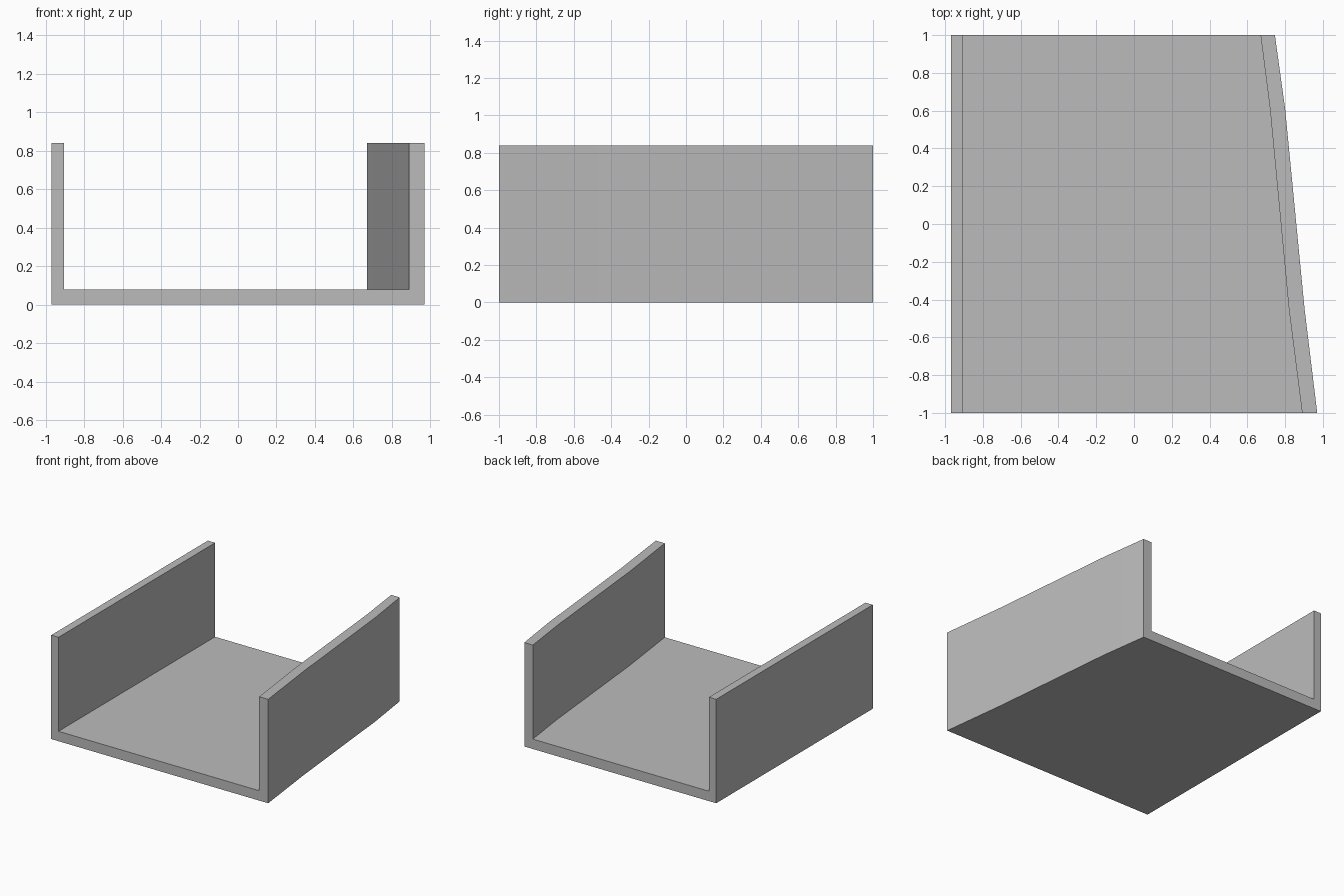
import bpy
import bmesh

cube = bpy.data.objects.get("Cube")
if cube:
    bpy.data.objects.remove(cube, do_unlink=True)

HEIGHT, FLOOR = 0.84, 0.08
WALL_OUT, WALL_IN = -0.97, -0.905

# Plain grey material
grey = bpy.data.materials.new("plain_grey")
grey.use_nodes = True
colour = (0.5, 0.5, 0.5, 1)
grey.diffuse_color = colour
grey.node_tree.nodes["Principled BSDF"].inputs["Base Color"].default_value = colour

# Gently bent wall: y, inner x, outer x
stations = [(-1, 0.89, 0.97), (-0.45, 0.82, 0.903),
            (0.61, 0.72, 0.80), (1, 0.67, 0.746)]


def u_section(y, inner, outer):
    """Cross-section of the channel, counter-clockwise seen from the front."""
    outline = [(WALL_OUT, 0), (outer, 0), (outer, HEIGHT), (inner, HEIGHT),
               (inner, FLOOR), (WALL_IN, FLOOR), (WALL_IN, HEIGHT), (WALL_OUT, HEIGHT)]
    return [(x, y, z) for x, z in outline]


# Open channel: floor, straight wall and bent wall lofted front to back
bm = bmesh.new()
rings = [[bm.verts.new(p) for p in u_section(*s)] for s in stations]
for a, b in zip(rings, rings[1:]):
    for i in range(len(a)):
        j = (i + 1) % len(a)
        bm.faces.new((a[i], b[i], b[j], a[j]))
bm.faces.new(rings[0])
bm.faces.new(rings[-1][::-1])
bmesh.ops.recalc_face_normals(bm, faces=bm.faces)

mesh = bpy.data.meshes.new("open_channel")
bm.to_mesh(mesh)
bm.free()
mesh.materials.append(grey)
channel = bpy.data.objects.new("open_channel", mesh)
bpy.context.collection.objects.link(channel)

# Smooth only across the shallow bends
bpy.context.view_layer.objects.active = channel
channel.select_set(True)
bpy.ops.object.shade_smooth_by_angle()
